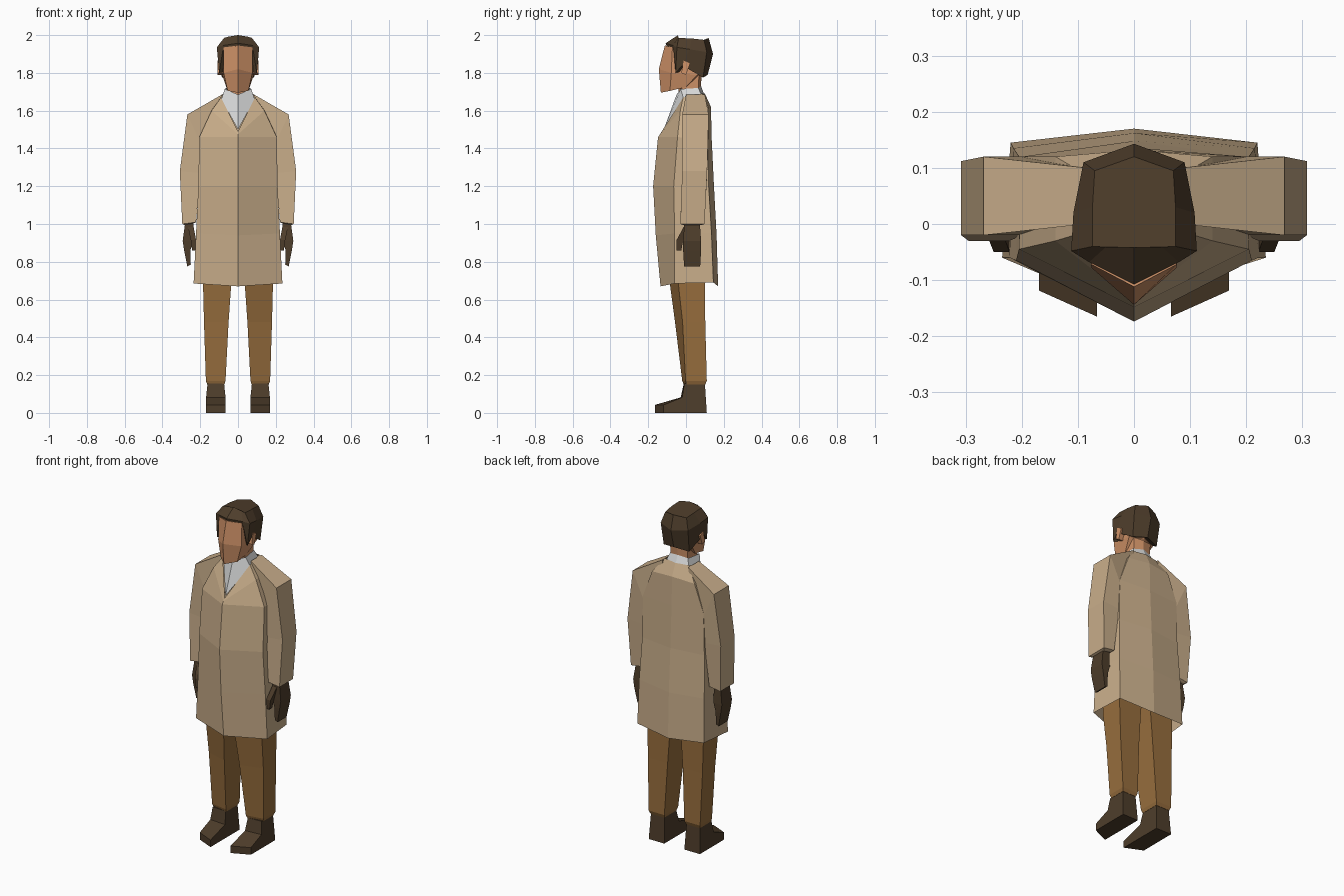
import bpy, bmesh

if "Cube" in bpy.data.objects:
    bpy.data.objects.remove(bpy.data.objects["Cube"])


def material(name, rgb):
    m = bpy.data.materials.new(name)
    m.use_nodes = True
    color = (*rgb, 1)
    m.diffuse_color = color
    bsdf = m.node_tree.nodes["Principled BSDF"]
    bsdf.inputs["Base Color"].default_value = color
    bsdf.inputs["Roughness"].default_value = 0.9
    return m


tan = material("tan_cloth", (.58, .42, .255))
brown = material("brown_trousers", (.31, .155, .047))
dark = material("dark_brown", (.076, .047, .024))
skin = material("skin", (.64, .295, .14))
white = material("white_shirt", (.70, .71, .71))


def loft(name, rings, mat, start=True, end=True, pole=None):
    """Skin a list of equal-length rings; ends are capped flat or to a pole."""
    bm = bmesh.new()
    loops = [[bm.verts.new(p) for p in ring] for ring in rings]
    n = len(loops[0])
    for a, b in zip(loops, loops[1:]):
        for i in range(n):
            j = (i + 1) % n
            bm.faces.new((a[i], a[j], b[j], b[i]))
    if start:
        bm.faces.new(loops[0][::-1])
    if pole:
        tip = bm.verts.new(pole)
        last = loops[-1]
        for i in range(n):
            bm.faces.new((last[i], last[(i + 1) % n], tip))
    elif end:
        bm.faces.new(loops[-1])
    bmesh.ops.recalc_face_normals(bm, faces=bm.faces)
    mesh = bpy.data.meshes.new(name)
    bm.to_mesh(mesh)
    bm.free()
    mesh.materials.append(mat)
    obj = bpy.data.objects.new(name, mesh)
    bpy.context.collection.objects.link(obj)
    return obj


def mirror_ring(*half):
    """Close a half outline (front centre to back centre) across x = 0."""
    return list(half) + [(-x, y, z) for x, y, z in reversed(half) if x > 0]


def limb_ring(s, xo, xi, yf, yb, zo, zi=None, skew=0):
    """Four-sided section: outer edge at xo, inner edge at xi, on side s."""
    zi = zo if zi is None else zi
    return [(s * xo, yf + skew, zo), (s * xo, yb, zo),
            (s * xi, yb, zi), (s * xi, yf, zi)]


# Coat body, open at the hem and the neckline
loft("coat", [
    mirror_ring((0, -.135, .67), (.235, -.06, .685), (.22, .145, .69), (0, .17, .67)),
    mirror_ring((0, -.16, .94), (.222, -.06, .95), (.215, .135, .95), (0, .162, .94)),
    mirror_ring((0, -.174, 1.2), (.21, -.065, 1.2), (.205, .12, 1.2), (0, .148, 1.2)),
    mirror_ring((0, -.148, 1.46), (.205, -.045, 1.46), (.2, .12, 1.45), (0, .136, 1.45)),
    mirror_ring((0, -.138, 1.475), (.14, -.03, 1.6), (.14, .12, 1.61), (0, .132, 1.62)),
    mirror_ring((0, -.125, 1.49), (.09, -.015, 1.67), (.08, .085, 1.69), (0, .1, 1.69)),
], tan, start=False, end=False)

# Shirt collar
loft("shirt_collar", [
    mirror_ring((0, -.118, 1.5), (.088, -.012, 1.66), (.075, .085, 1.675), (0, .098, 1.68)),
    mirror_ring((0, -.05, 1.685), (.07, -.028, 1.715), (.06, .065, 1.72), (0, .08, 1.73)),
], white, start=False, end=False)

# Neck and face
loft("neck", [
    mirror_ring((0, -.04, 1.6), (.055, -.02, 1.6), (.05, .06, 1.6), (0, .07, 1.6)),
    mirror_ring((0, -.04, 1.82), (.062, -.02, 1.82), (.06, .07, 1.82), (0, .085, 1.82)),
], skin)
loft("face", [
    mirror_ring((0, -.133, 1.695), (.055, -.085, 1.705), (.062, .0, 1.725), (0, .03, 1.725)),
    mirror_ring((0, -.144, 1.82), (.076, -.078, 1.8), (.084, .06, 1.79), (0, .09, 1.79)),
    mirror_ring((0, -.112, 1.945), (.076, -.072, 1.935), (.085, .06, 1.93), (0, .09, 1.93)),
], skin)

# Hair cap with fringe, sideburns and nape
loft("hair", [
    mirror_ring((0, -.042, 2.0), (.05, -.041, 1.992), (.074, -.04, 1.985),
                (.074, .03, 1.982), (.07, .095, 1.975), (0, .12, 1.985)),
    mirror_ring((0, -.108, 1.957), (.08, -.068, 1.945), (.112, -.048, 1.935),
                (.108, .02, 1.925), (.09, .11, 1.91), (0, .143, 1.9)),
    mirror_ring((0, -.1, 1.937), (.08, -.066, 1.92), (.1, -.055, 1.8),
                (.104, -.02, 1.84), (.084, .09, 1.775), (0, .115, 1.79)),
], dark, pole=(0, .03, 1.82))

for s, side in ((1, "left"), (-1, "right")):
    # Ear
    loft(side + "_ear", [
        [(s * x, -.025, 1.80), (s * x, .0, 1.79), (s * x, .022, 1.85), (s * x, -.012, 1.865)]
        for x in (.08, .108)], skin)

    # Shoulder and sleeve
    loft(side + "_sleeve", [
        limb_ring(s, .085, .085, 0, .1, 1.685, 1.45),
        limb_ring(s, .268, .185, -.02, .12, 1.58, 1.4),
        limb_ring(s, .308, .2, -.02, .112, 1.28, 1.27),
        limb_ring(s, .295, .222, -.03, .098, 1.0, 1.01),
        limb_ring(s, .282, .232, -.015, .085, .995, 1.005),
    ], tan)

    # Gloved hand and thumb
    loft(side + "_hand", [
        limb_ring(s, .278, .235, -.008, .072, 1.02),
        limb_ring(s, .293, .238, -.015, .08, .91),
        limb_ring(s, .285, .252, -.015, .08, .86),
        limb_ring(s, .268, .25, -.01, .075, .775, .785),
    ], dark)
    loft(side + "_thumb", [
        limb_ring(s, .265, .235, -.012, .02, .985),
        limb_ring(s, .25, .222, -.05, -.015, .915),
        limb_ring(s, .243, .225, -.05, -.025, .86),
    ], dark)

    # Trouser leg with turned-in cuff
    loft(side + "_trouser_leg", [
        limb_ring(s, .19, .01, -.1, .1, .95, skew=.05),
        limb_ring(s, .185, .036, -.085, .1, .68, skew=.045),
        limb_ring(s, .18, .05, -.058, .102, .48, skew=.04),
        limb_ring(s, .17, .066, -.02, .11, .17, skew=.018),
        limb_ring(s, .163, .072, -.012, .102, .15, skew=.015),
    ], brown)

    # Shoe: side profile, with the toe slanted back on the outer side
    profile = [(.11, 0), (-.165, 0), (-.165, .042), (-.028, .082), (-.012, .155), (.1, .155)]
    loft(side + "_shoe", [
        [(s * (x if z < .1 else .116 + (x - .116) * .85),
          y * (slant if y < 0 else 1), z) for y, z in profile]
        for x, slant in ((.066, 1), (.169, .72))], dark)
